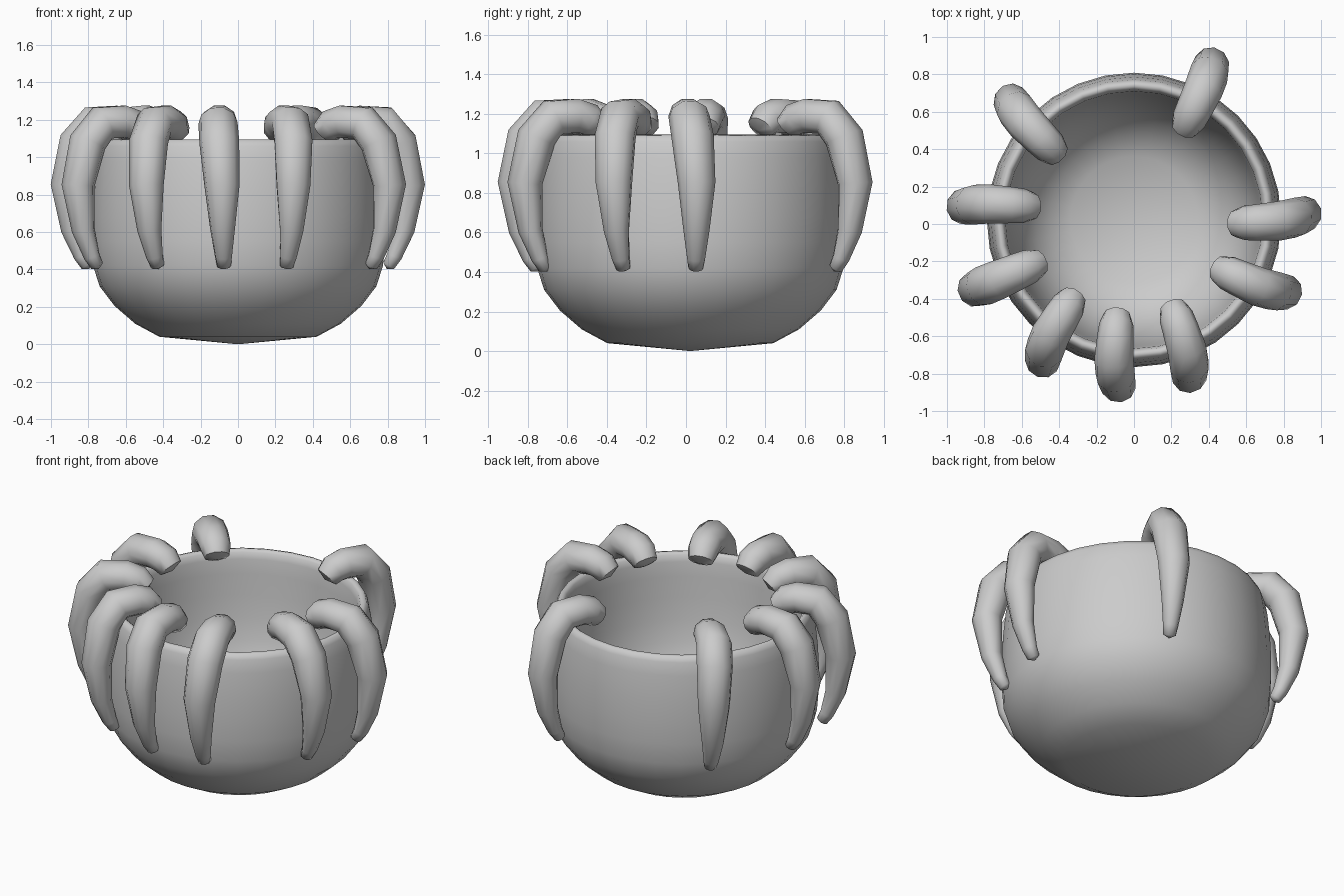
import bpy, bmesh
from math import sin, cos, pi, radians
from mathutils import Vector

if "Cube" in bpy.data.objects:
    bpy.data.objects.remove(bpy.data.objects["Cube"])

CY = 0.022  # bowl centre in y


def finish(name, bm, angle):
    bmesh.ops.recalc_face_normals(bm, faces=bm.faces[:])
    me = bpy.data.meshes.new(name)
    bm.to_mesh(me)
    bm.free()
    ob = bpy.data.objects.new(name, me)
    bpy.context.collection.objects.link(ob)
    bpy.ops.object.select_all(action='DESELECT')
    ob.select_set(True)
    bpy.context.view_layer.objects.active = ob
    bpy.ops.object.shade_smooth_by_angle(angle=radians(angle))
    return ob


def bridge(bm, a, b):
    n = len(a)
    for i in range(n):
        j = (i + 1) % n
        bm.faces.new((a[i], a[j], b[j], b[i]))


def fan(bm, ring, co):
    c = bm.verts.new(co)
    for i in range(len(ring)):
        bm.faces.new((ring[i], ring[(i + 1) % len(ring)], c))


# Bowl: hollow lathe, outside up to the rounded rim and back down the tapering inside
profile = [(0.42, 0.04), (0.55, 0.11), (0.66, 0.205), (0.74, 0.31), (0.775, 0.42),
           (0.785, 0.55), (0.787, 0.68), (0.78, 0.83), (0.765, 0.98), (0.75, 1.06),
           (0.735, 1.09), (0.715, 1.095), (0.698, 1.08), (0.688, 1.04),
           (0.68, 0.95), (0.67, 0.82), (0.655, 0.68), (0.63, 0.55),
           (0.59, 0.43), (0.53, 0.33), (0.45, 0.25), (0.34, 0.19)]
N = 32
bm = bmesh.new()
rings = [[bm.verts.new((r * cos(2 * pi * i / N), CY + r * sin(2 * pi * i / N), z))
          for i in range(N)] for r, z in profile]
for a, b in zip(rings, rings[1:]):
    bridge(bm, a, b)
fan(bm, rings[0], (0, CY, 0))
fan(bm, rings[-1], (0, CY, 0.15))
finish("bowl", bm, 70)

# Finger: distance from axis, height, thickness, share of sideways bend
path = [(0.54, 1.13, 0.075, 0), (0.585, 1.172, 0.092, 0.1), (0.65, 1.19, 0.097, 0.2),
        (0.77, 1.183, 0.105, 0.4), (0.855, 1.08, 0.107, 0.7), (0.91, 0.85, 0.095, 1),
        (0.88, 0.61, 0.066, 1), (0.83, 0.47, 0.046, 1), (0.80, 0.42, 0.038, 1)]


def finger(name, a0, a1, dr, sides=10):
    pts = []
    for r, z, w, t in path:
        a = radians(a0 + (a1 - a0) * t)
        pts.append(Vector(((r + dr) * cos(a), CY + (r + dr) * sin(a), z)))
    am = radians((a0 + a1) / 2)
    side = Vector((-sin(am), cos(am), 0))
    bm = bmesh.new()
    rings = []
    for k, p in enumerate(pts):
        tan = (pts[min(k + 1, len(pts) - 1)] - pts[max(k - 1, 0)]).normalized()
        up = tan.cross(side).normalized()
        lat = up.cross(tan)
        w = path[k][2]
        rings.append([bm.verts.new(p + w * (lat * cos(2 * pi * i / sides)
                                            + 0.93 * up * sin(2 * pi * i / sides)))
                      for i in range(sides)])
    for a, b in zip(rings, rings[1:]):
        bridge(bm, a, b)
    # Slightly domed ends
    fan(bm, rings[0], pts[0] + (pts[0] - pts[1]).normalized() * 0.02)
    fan(bm, rings[-1], pts[-1] + (pts[-1] - pts[-2]).normalized() * 0.02)
    finish(name, bm, 60)


# Nine fingers gripping the rim: inner-end angle, outer angle, radial shift
fingers = [(61, 63.5, 0.022), (139.5, 136, 0.008), (172.5, 175.5, 0.008),
           (204, 203.5, 0.022), (232, 237, -0.01), (260, 264.5, -0.018),
           (294, 289.5, -0.022), (330, 334.5, -0.012), (-2, 2, 0.006)]
for i, f in enumerate(fingers):
    finger("finger_%d" % (i + 1), *f)
